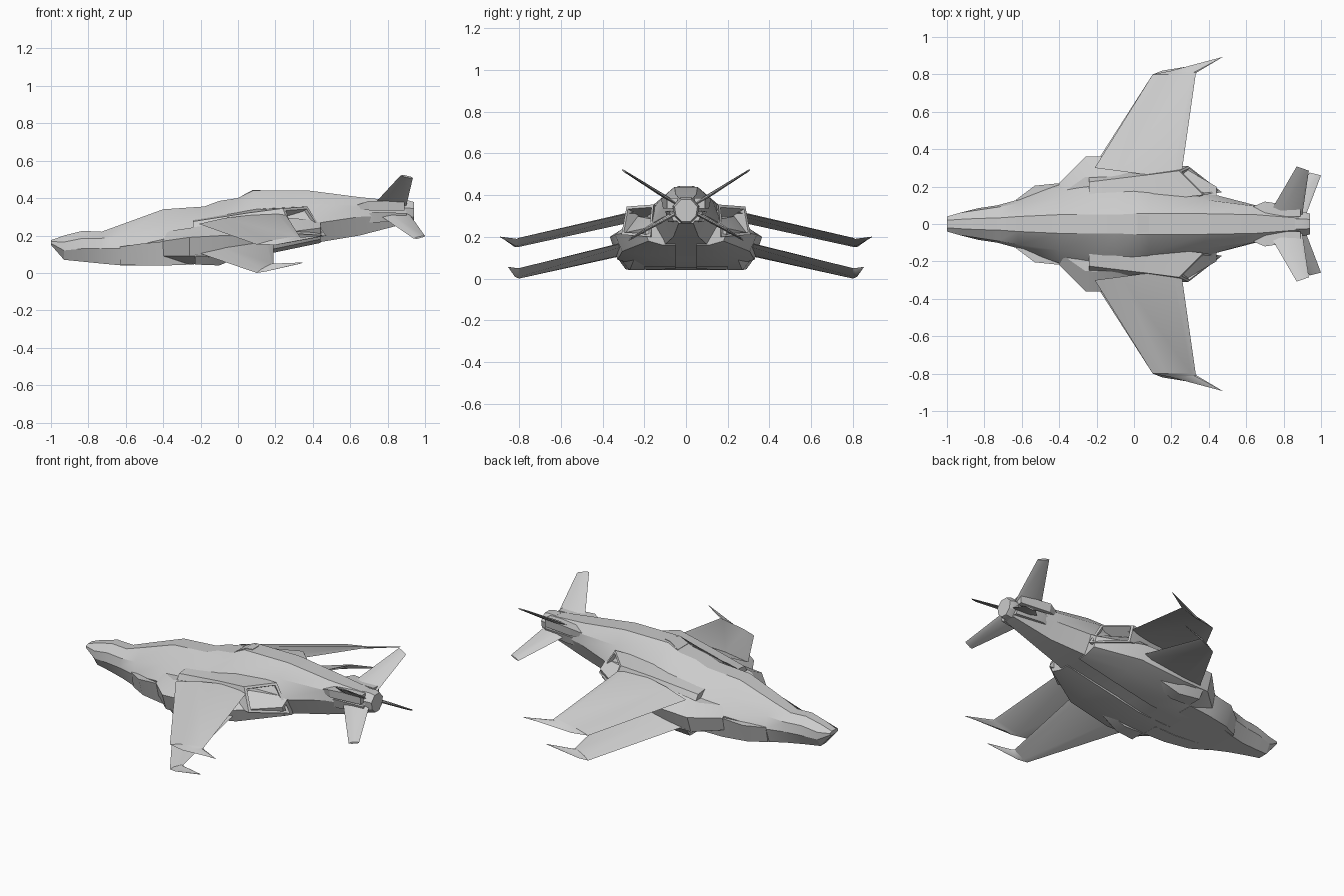
import bpy, bmesh
from mathutils import Vector


def loft(name, rings, mirror=True, hollow=None, depth=0.08, rim=0.014):
    """Skin a row of equal-length point rings; hollow = ring index (0 or -1) to open up."""
    bm = bmesh.new()
    vs = [[bm.verts.new(p) for p in r] for r in rings]
    n = len(rings[0])
    for a, b in zip(vs, vs[1:]):
        for i in range(n):
            j = (i + 1) % n
            bm.faces.new((a[i], a[j], b[j], b[i]))
    caps = {0: bm.faces.new(vs[0]), -1: bm.faces.new(vs[-1])}
    bmesh.ops.recalc_face_normals(bm, faces=bm.faces)
    if hollow is not None:
        f = caps[hollow]
        bmesh.ops.inset_region(bm, faces=[f], thickness=rim, use_even_offset=True)
        bmesh.ops.inset_region(bm, faces=[f], thickness=0.006, depth=-depth)
    me = bpy.data.meshes.new(name)
    bm.to_mesh(me)
    bm.free()
    ob = bpy.data.objects.new(name, me)
    bpy.context.collection.objects.link(ob)
    if mirror:
        m = ob.modifiers.new("mirror", 'MIRROR')
        m.use_axis = (False, True, False)
        m.use_clip = False
    bpy.ops.object.select_all(action='DESELECT')
    ob.select_set(True)
    bpy.context.view_layer.objects.active = ob
    bpy.ops.object.shade_smooth_by_angle(angle=0.45)
    return ob


def blade(name, stations):
    """Thin wing from (leading edge, trailing edge, half thickness) stations."""
    rings = []
    for le, te, t in stations:
        le, te = Vector(le), Vector(te)
        up = Vector((0, 0, t))
        c1, c2 = le.lerp(te, 0.3), le.lerp(te, 0.9)
        rings.append([le, c1 + up, c2 + up * 0.7, te, c2 - up * 0.7, c1 - up])
    return loft(name, rings)


def box_rings(rows):
    """Rows of x, inner y, outer y top, outer y bottom, z bottom, z top."""
    return [[(x, yi, zt), (x, yo, zt), (x, yb, zb), (x, yi, zb)]
            for x, yi, yo, yb, zb, zt in rows]


# Fuselage: x, then half-section points (y, z) from top to bottom
sections = [
    (-1.0, (.02, .175), (.04, .168), (.04, .158), (.02, .15)),
    (-.93, (.025, .20), (.06, .165), (.06, .12), (.03, .07)),
    (-.83, (.03, .225), (.075, .185), (.085, .13), (.045, .06)),
    (-.73, (.032, .22), (.09, .185), (.10, .13), (.065, .05)),
    (-.62, (.04, .26), (.11, .20), (.13, .13), (.10, .04)),
    (-.40, (.05, .34), (.14, .26), (.21, .18), (.17, .042)),
    (-.18, (.05, .355), (.17, .29), (.26, .20), (.20, .05)),
    (-.10, (.05, .385), (.17, .305), (.27, .20), (.20, .06)),
    (.00, (.055, .40), (.17, .33), (.27, .20), (.20, .08)),
    (.08, (.055, .44), (.16, .35), (.25, .21), (.19, .10)),
    (.38, (.055, .44), (.13, .37), (.17, .26), (.11, .155)),
    (.65, (.05, .405), (.095, .36), (.10, .30), (.06, .20)),
    (.90, (.03, .38), (.06, .345), (.06, .31), (.035, .265)),
]
loft("fuselage", [[(x, y, z) for y, z in h] + [(x, -y, z) for y, z in reversed(h)]
                  for x, *h in sections], mirror=False)

# Side hull carrying both wings
loft("side_hull", [
    [(x, .05, zt), (x, y * .7, zt), (x, y, zm), (x, y * .9, zl), (x, y * .55, zb), (x, .05, zb)]
    for x, y, zt, zm, zl, zb in [
        (-.40, .22, .22, .17, .09, .045), (-.26, .36, .24, .19, .09, .045),
        (-.08, .365, .27, .20, .09, .055), (.20, .34, .30, .21, .13, .11),
        (.44, .20, .28, .24, .18, .16)]])

# Cheek fairings beside the nose, and the small belly scoops
loft("cheek_fairing", box_rings([
    (-.63, .06, .13, .11, .045, .14), (-.53, .08, .205, .16, .04, .155),
    (-.38, .10, .22, .19, .04, .17), (-.24, .10, .22, .20, .045, .16)]))
loft("belly_scoop", box_rings([
    (-.23, .20, .33, .29, .045, .10), (-.10, .20, .32, .27, .04, .10),
    (.02, .20, .28, .25, .09, .12)]), hollow=0, depth=0.05)

# Engine nacelles with slanted, hollow exhausts
loft("engine_nacelle", [
    [(-.24, .10, .29), (-.24, .225, .275), (-.24, .25, .24), (-.24, .10, .20)],
    [(.05, .12, .34), (.05, .26, .32), (.05, .30, .24), (.05, .12, .18)],
    [(.37, .155, .355), (.24, .285, .345), (.29, .31, .21), (.47, .17, .20)],
], hollow=-1, depth=0.09)

# Wings, drooping and pitched nose down, with swept tips
blade("upper_wing", [
    ((-.21, .30, .262), (.25, .24, .32), .014),
    ((.10, .80, .152), (.33, .80, .195), .007),
    ((.20, .82, .15), (.335, .81, .19), .006),
    ((.455, .888, .198), (.475, .893, .20), .002)])
blade("lower_wing", [
    ((-.22, .30, .11), (.19, .28, .175), .014),
    ((.10, .80, .0), (.19, .80, .05), .007),
    ((.15, .82, .008), (.20, .81, .05), .006),
    ((.33, .848, .05), (.345, .853, .055), .002)])

# Crossed tail fins
blade("upper_tail_fin", [
    ((.72, .05, .36), (.90, .05, .36), .012),
    ((.87, .308, .522), (.935, .285, .508), .005)])
blade("lower_tail_fin", [
    ((.74, .05, .32), (.92, .05, .31), .012),
    ((.94, .275, .183), (1.0, .26, .197), .005)])

# Fin root pods
loft("fin_pod", box_rings([
    (.64, .04, .095, .09, .34, .365), (.70, .04, .12, .11, .335, .385),
    (.89, .04, .09, .09, .335, .385)]))
loft("lower_fin_pod", box_rings([
    (.66, .04, .08, .07, .27, .31), (.73, .04, .10, .085, .27, .325),
    (.90, .03, .08, .06, .275, .32)]))

# Six-sided tail cap
hexagon = [(.025, .382), (.058, .345), (.05, .30), (.02, .27)]
loft("tail_cap", [[(x, y * s, .325 + (z - .325) * s) for y, z in hexagon]
                  + [(x, -y * s, .325 + (z - .325) * s) for y, z in reversed(hexagon)]
                  for x, s in [(.86, 1.05), (.91, 1.1), (.94, .95)]], mirror=False)

# Dorsal hatch plate
loft("dorsal_hatch", [[(x, -w, z), (x, w, z), (x, w, z - .02), (x, -w, z - .02)]
                      for x, w, z in [(.02, .05, .412), (.08, .04, .444), (.12, .03, .443)]],
     mirror=False)
